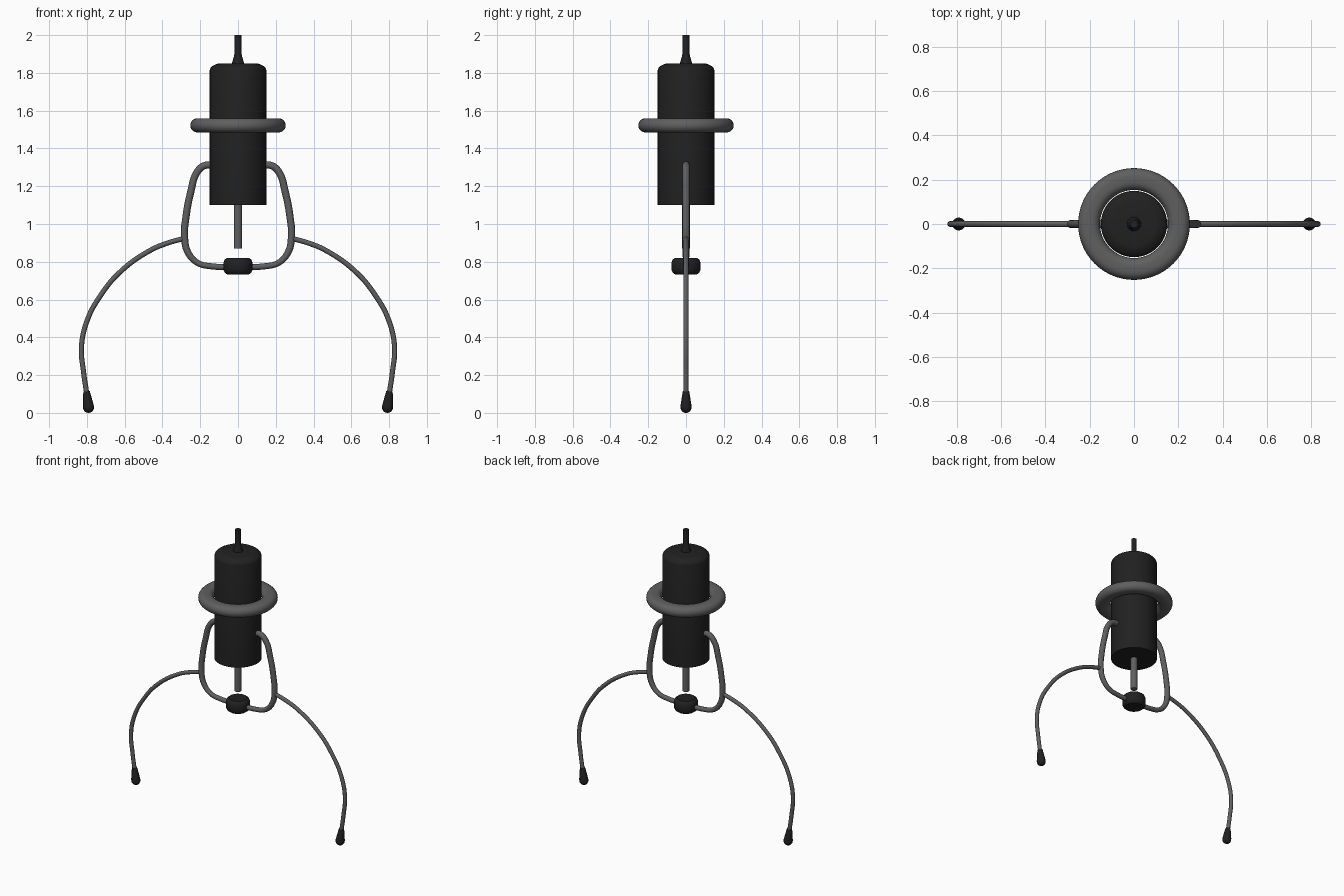
import bpy, bmesh, math
from mathutils import Vector

if "Cube" in bpy.data.objects:
    bpy.data.objects.remove(bpy.data.objects["Cube"])


def material(name, value):
    m = bpy.data.materials.new(name)
    m.diffuse_color = (value, value, value, 1)
    m.use_nodes = True
    m.node_tree.nodes["Principled BSDF"].inputs["Base Color"].default_value = m.diffuse_color
    return m


BLACK = material("black_rubber", 0.015)
GREY = material("grey_metal", 0.115)


def finish(obj, mat, angle=35):
    obj.data.materials.clear()
    obj.data.materials.append(mat)
    bpy.ops.object.select_all(action='DESELECT')
    obj.select_set(True)
    bpy.context.view_layer.objects.active = obj
    bpy.ops.object.shade_smooth_by_angle(angle=math.radians(angle))
    return obj


def lathe(name, profile, mat, closed=False, segments=48):
    """Turn an (r, z) profile around z; a radius of 0 closes the end."""
    bm = bmesh.new()
    verts = [bm.verts.new((r, 0, z)) for r, z in profile]
    pairs = list(zip(verts, verts[1:] + verts[:1]))
    edges = [bm.edges.new(p) for p in (pairs if closed else pairs[:-1])]
    bmesh.ops.spin(bm, geom=verts + edges, cent=(0, 0, 0), axis=(0, 0, 1),
                   angle=math.tau, steps=segments, use_duplicate=False)
    bmesh.ops.remove_doubles(bm, verts=bm.verts, dist=1e-5)
    bmesh.ops.recalc_face_normals(bm, faces=bm.faces)
    mesh = bpy.data.meshes.new(name)
    bm.to_mesh(mesh)
    bm.free()
    obj = bpy.data.objects.new(name, mesh)
    bpy.context.collection.objects.link(obj)
    return finish(obj, mat)


def tube(name, points, mat):
    """Round tube through (x, z, radius) points in the y = 0 plane."""
    cu = bpy.data.curves.new(name, 'CURVE')
    cu.dimensions = '3D'
    cu.bevel_depth = 1
    cu.bevel_resolution = 4
    cu.resolution_u = 10
    cu.use_fill_caps = True
    sp = cu.splines.new('BEZIER')
    sp.bezier_points.add(len(points) - 1)
    for bp, (x, z, r) in zip(sp.bezier_points, points):
        bp.co = (x, 0, z)
        bp.radius = r
        bp.handle_left_type = bp.handle_right_type = 'AUTO'
    obj = bpy.data.objects.new(name, cu)
    bpy.context.collection.objects.link(obj)
    bpy.ops.object.select_all(action='DESELECT')
    obj.select_set(True)
    bpy.context.view_layer.objects.active = obj
    bpy.ops.object.convert(target='MESH')
    return finish(bpy.context.view_layer.objects.active, mat)


def arc(cx, cz, r, a0, a1, n):
    return [(cx + r * math.cos(math.radians(a0 + (a1 - a0) * i / n)),
             cz + r * math.sin(math.radians(a0 + (a1 - a0) * i / n))) for i in range(n + 1)]


# Main cylinder with rounded shoulder
lathe("body", [(0, 1.1), (0.15, 1.1), (0.15, 1.815), (0.146, 1.826), (0.137, 1.835),
               (0.115, 1.847), (0.1, 1.85), (0, 1.85)], BLACK)

# Cable with flared base
lathe("cable", [(0, 1.84), (0.033, 1.84), (0.03, 1.86), (0.022, 1.885), (0.018, 1.91),
                (0.018, 2.0), (0, 2.0)], BLACK, segments=24)

# Wide rounded collar ring
lathe("collar_ring", arc(0.215, 1.522, 0.0375, -90, 90, 10)
      + arc(0.191, 1.522, 0.0375, 90, 270, 10), GREY, closed=True, segments=64)

# Centre pin below the body
lathe("pin", [(0, 0.87), (0.022, 0.87), (0.022, 1.11), (0, 1.11)], GREY, segments=24)

# Bead at the bottom of the loop
lathe("bead", [(0, 0.733), (0.058, 0.733), (0.07, 0.742), (0.077, 0.758), (0.077, 0.796),
               (0.07, 0.812), (0.058, 0.821), (0, 0.821)], BLACK, segments=32)

# Loop hanging from both sides of the body
half = [(0.13, 1.312, 0.019), (0.18, 1.308, 0.019), (0.218, 1.272, 0.019),
        (0.25, 1.17, 0.019), (0.275, 1.04, 0.019), (0.283, 0.93, 0.019),
        (0.265, 0.85, 0.018), (0.215, 0.795, 0.016), (0.14, 0.776, 0.016)]
tube("loop", half + [(0, 0.775, 0.016)] + [(-x, z, r) for x, z, r in reversed(half)], GREY)

# Curved legs and tapered feet on both sides
leg = [(0.28, 0.925), (0.37, 0.9), (0.465, 0.86), (0.624, 0.746), (0.73, 0.618),
       (0.8, 0.485), (0.829, 0.345), (0.818, 0.22), (0.799, 0.09)]
for side, word in ((1, "right"), (-1, "left")):
    tube(word + "_leg", [(side * x, z, 0.0135) for x, z in leg], GREY)
    foot = lathe(word + "_foot", [(0, 0.115), (0.017, 0.115), (0.022, 0.085), (0.029, 0.038)]
                 + arc(0, 0.029, 0.029, 0, -90, 6), BLACK, segments=24)
    foot.location = (side * 0.788, 0, 0)
    foot.rotation_euler = (0, side * math.radians(7), 0)
